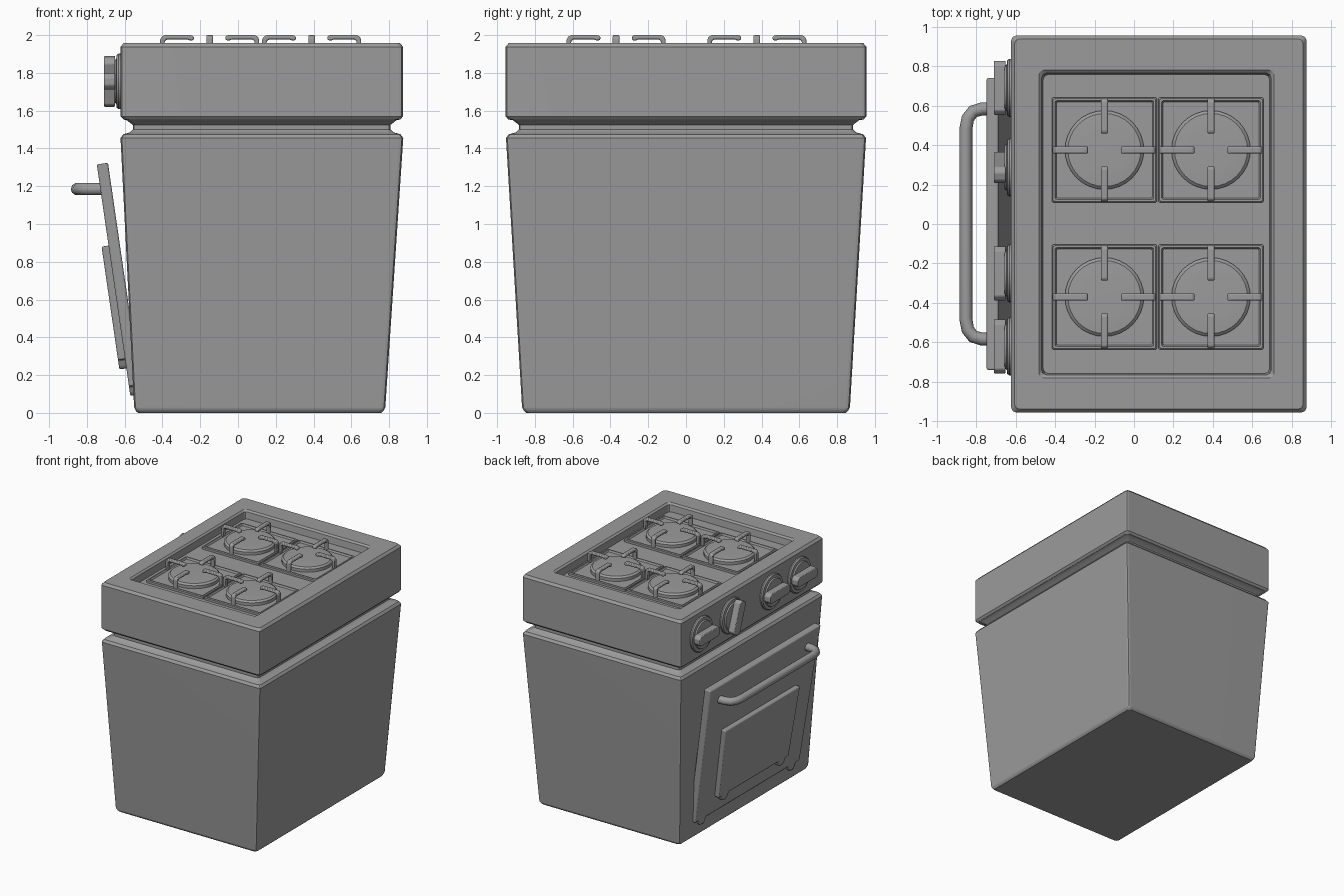
import bpy, bmesh, math
from mathutils import Vector

if "Cube" in bpy.data.objects:
    bpy.data.objects.remove(bpy.data.objects["Cube"])

# dark grey enamel shared by every part
GREY = bpy.data.materials.new("dark_grey")
GREY.diffuse_color = (0.33, 0.33, 0.33, 1)
GREY.use_nodes = True
GREY.node_tree.nodes["Principled BSDF"].inputs["Base Color"].default_value = GREY.diffuse_color


def finish(name, bm, bevel=0.0):
    bmesh.ops.recalc_face_normals(bm, faces=bm.faces[:])
    me = bpy.data.meshes.new(name)
    bm.to_mesh(me)
    bm.free()
    me.materials.append(GREY)
    ob = bpy.data.objects.new(name, me)
    bpy.context.collection.objects.link(ob)
    bpy.ops.object.select_all(action='DESELECT')
    ob.select_set(True)
    bpy.context.view_layer.objects.active = ob
    bpy.ops.object.shade_smooth_by_angle(angle=math.radians(30))
    if bevel:
        m = ob.modifiers.new("bevel", 'BEVEL')
        m.width, m.segments, m.limit_method = bevel, 2, 'ANGLE'
    w = ob.modifiers.new("flat_normals", 'WEIGHTED_NORMAL')
    w.keep_sharp = True
    return ob


def loft(name, rings):
    """Skin a stack of closed rings and cap both ends."""
    bm = bmesh.new()
    vs = [[bm.verts.new(p) for p in r] for r in rings]
    n = len(vs[0])
    for a, b in zip(vs, vs[1:]):
        for i in range(n):
            bm.faces.new((a[i], a[(i + 1) % n], b[(i + 1) % n], b[i]))
    bm.faces.new(vs[0])
    bm.faces.new(vs[-1])
    return finish(name, bm)


def rect_ring(x0, x1, y, z, r=0.025, cy=0.0):
    """Rectangle with rounded corners."""
    pts = []
    for sx, sy, a0 in ((1, 1, 0), (-1, 1, 90), (-1, -1, 180), (1, -1, 270)):
        px = x1 - r if sx > 0 else x0 + r
        for k in range(3):
            a = math.radians(a0 + 45 * k)
            pts.append((px + r * math.cos(a), cy + sy * (y - r) + r * math.sin(a), z))
    return pts


def circle(c, r, axis, h, n=32):
    out = []
    for i in range(n):
        u, v = r * math.cos(math.tau * i / n), r * math.sin(math.tau * i / n)
        out.append((c[0] + u, c[1] + v, h) if axis == 'z' else (h, c[0] + u, c[1] + v))
    return out


def prism(name, pts, offset, bevel=0.0):
    """Extrude a planar outline along a vector."""
    bm = bmesh.new()
    low = [bm.verts.new(p) for p in pts]
    high = [bm.verts.new(Vector(p) + Vector(offset)) for p in pts]
    n = len(pts)
    bm.faces.new(low)
    bm.faces.new(high)
    for i in range(n):
        j = (i + 1) % n
        bm.faces.new((low[i], low[j], high[j], high[i]))
    return finish(name, bm, bevel)


# cabinet: tapered body, neck groove, hob block and sunken hob top
profile = [  # x min, x max, half y, z
    (-0.53, 0.76, 0.845, 0.0), (-0.54, 0.77, 0.858, 0.01), (-0.55, 0.78, 0.868, 0.03),
    (-0.622, 0.875, 0.953, 1.455), (-0.607, 0.86, 0.938, 1.475), (-0.572, 0.825, 0.90, 1.485),
    (-0.557, 0.808, 0.885, 1.50), (-0.557, 0.808, 0.885, 1.525), (-0.59, 0.84, 0.917, 1.55),
    (-0.605, 0.858, 0.94, 1.553), (-0.622, 0.874, 0.955, 1.57), (-0.622, 0.874, 0.955, 1.938),
    (-0.605, 0.857, 0.938, 1.958), (-0.482, 0.71, 0.78, 1.958), (-0.468, 0.695, 0.765, 1.945),
    (-0.46, 0.687, 0.757, 1.89),
]
loft("cabinet", [rect_ring(x0, x1, y, z) for x0, x1, y, z in profile])

# burners: tray, disc and four curved prongs each
prong = [(0.262, 1.90), (0.262, 1.975), (0.255, 1.992), (0.238, 2.0), (0.095, 2.0), (0.083, 1.992),
         (0.083, 1.975), (0.10, 1.97), (0.12, 1.978), (0.225, 1.978), (0.238, 1.968), (0.24, 1.90)]
for bx in (-0.15, 0.39):
    for by in (-0.37, 0.375):
        loft("burner_tray", [rect_ring(bx - h, bx + h, h, z, 0.008, by) for h, z in
             ((0.266, 1.885), (0.266, 1.908), (0.26, 1.914), (0.25, 1.914), (0.243, 1.90))])
        loft("burner_disc", [circle((bx, by), r, 'z', z) for r, z in
             ((0.2, 1.89), (0.2, 1.925), (0.185, 1.938), (0.1, 1.944))])
        for k in range(4):
            d = Vector((math.cos(k * math.pi / 2), math.sin(k * math.pi / 2), 0))
            side = Vector((-d.y, d.x, 0))
            start = Vector((bx, by, 0)) - side * 0.018
            prism("grate_prong", [start + d * r + Vector((0, 0, z)) for r, z in prong],
                  side * 0.036, 0.007)

# control knobs: stepped dial and grip bar
for ky, ang in ((0.69, 0), (0.287, 110), (-0.25, 0), (-0.62, 0)):
    c = (ky, 1.755)
    loft("knob_dial", [circle(c, r, 'x', x) for r, x in
         ((0.147, -0.61), (0.147, -0.632), (0.14, -0.642), (0.118, -0.645), (0.112, -0.655))])
    ca, sa = math.cos(math.radians(ang)), math.sin(math.radians(ang))
    grip = [(0.115, -0.043), (0.137, -0.02), (0.137, 0.02), (0.115, 0.043),
            (-0.115, 0.043), (-0.137, 0.02), (-0.137, -0.02), (-0.115, -0.043)]
    prism("knob_grip", [(-0.65, c[0] + u * ca - v * sa, c[1] + u * sa + v * ca) for u, v in grip],
          (-0.06, 0, 0), 0.006)

# oven door and raised panel, both leaning outward with small tabs below
UP = Vector((-0.145, 0, 1)).normalized()
INWARD = Vector((UP.z, 0, -UP.x))


def leaning_panel(name, origin, length, y_bot, y_top, tab, thick):
    half = [(tab - 0.05, 0.05), (tab - 0.035, 0.01), (tab - 0.02, 0.0), (tab + 0.02, 0.0),
            (tab + 0.035, 0.01), (tab + 0.05, 0.05), (y_bot, 0.05), (y_top, length)]
    outline = half + [(-y, s) for y, s in reversed(half)]
    o = Vector(origin)
    prism(name, [o + Vector((0, y, 0)) + UP * s for y, s in outline], INWARD * thick, 0.01)


leaning_panel("oven_door", (-0.57, 0, 0.09), 1.238, 0.70, 0.74, 0.60, 0.06)
leaning_panel("door_panel", (-0.628, 0, 0.23), 0.657, 0.47, 0.50, 0.38, 0.05)

# door handle: swept round bar with bent ends
half = [(-0.70, 0.585), (-0.77, 0.583), (-0.815, 0.57), (-0.842, 0.535), (-0.852, 0.48)]
path = half + [(x, -y) for x, y in reversed(half)]
cu = bpy.data.curves.new("door_handle", 'CURVE')
cu.dimensions = '3D'
cu.bevel_depth, cu.bevel_resolution, cu.use_fill_caps = 0.033, 3, True
cu.materials.append(GREY)
sp = cu.splines.new('POLY')
sp.points.add(len(path) - 1)
for p, (x, y) in zip(sp.points, path):
    p.co = (x, y, 1.185, 1)
bpy.context.collection.objects.link(bpy.data.objects.new("door_handle", cu))
